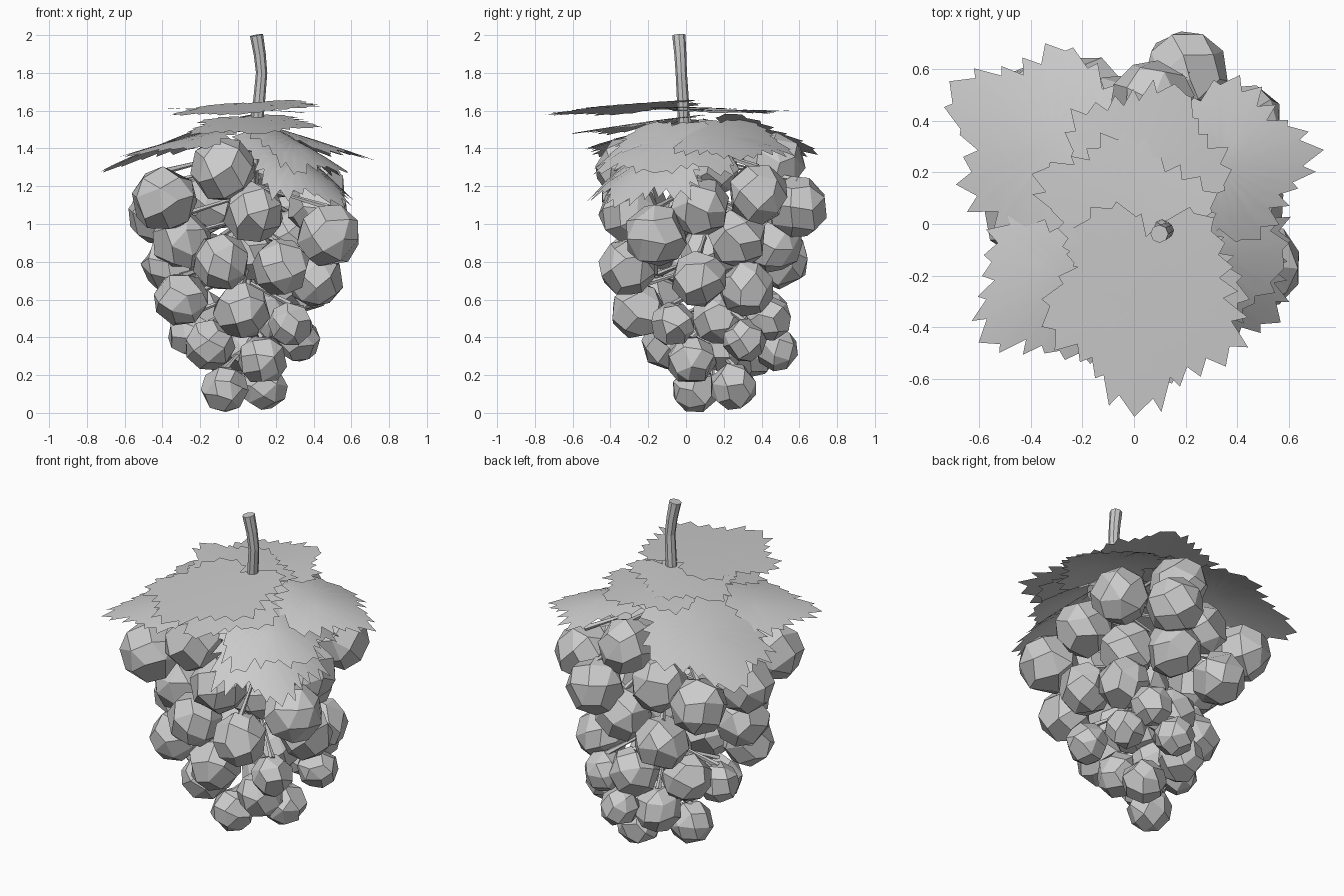
import bpy, bmesh, math, random
from mathutils import Vector, Matrix, Euler

random.seed(4)
cube = bpy.data.objects.get("Cube")
if cube:
    bpy.data.objects.remove(cube, do_unlink=True)

grey = bpy.data.materials.new("plain grey")
grey.use_nodes = True
grey.diffuse_color = (0.6, 0.6, 0.6, 1)
grey.node_tree.nodes["Principled BSDF"].inputs["Base Color"].default_value = (0.6, 0.6, 0.6, 1)


def finish(bm, name, smooth=False):
    mesh = bpy.data.meshes.new(name)
    bm.to_mesh(mesh)
    bm.free()
    mesh.materials.append(grey)
    for poly in mesh.polygons:
        poly.use_smooth = smooth
    obj = bpy.data.objects.new(name, mesh)
    bpy.context.collection.objects.link(obj)
    return obj


def tube(bm, points, radii, sides):
    """Capped tube through the points."""
    points = [Vector(p) for p in points]
    rings = []
    for i, p in enumerate(points):
        along = points[min(i + 1, len(points) - 1)] - points[max(i - 1, 0)]
        turn = Vector((0, 0, 1)).rotation_difference(along)
        ring = []
        for k in range(sides):
            a = math.tau * k / sides
            ring.append(bm.verts.new(p + turn @ (radii[i] * Vector((math.cos(a), math.sin(a), 0)))))
        rings.append(ring)
    for low, high in zip(rings, rings[1:]):
        for k in range(sides):
            n = (k + 1) % sides
            bm.faces.new((low[k], low[n], high[n], high[k]))
    bm.faces.new(rings[0][::-1])
    bm.faces.new(rings[-1])


def berry(name, centre, radius):
    """Faceted round fruit: hull of evenly spread points, flat regions merged."""
    bm = bmesh.new()
    count = 25
    for i in range(count):
        h = 1 - (2 * i + 1) / count
        a = i * math.pi * (3 - math.sqrt(5)) + random.uniform(-.15, .15)
        s = math.sqrt(1 - h * h)
        bm.verts.new((s * math.cos(a), s * math.sin(a), h))
    bmesh.ops.convex_hull(bm, input=bm.verts)
    bmesh.ops.dissolve_limit(bm, angle_limit=math.radians(25), verts=bm.verts, edges=bm.edges)
    spin = Euler([random.uniform(0, math.tau) for _ in range(3)]).to_matrix().to_4x4()
    bm.transform(Matrix.Translation(centre) @ Matrix.Scale(radius * 1.06, 4) @ spin)
    bmesh.ops.recalc_face_normals(bm, faces=bm.faces)
    return finish(bm, name)


def leaf(name, cx, cy, heading, length, width, z_base, z_tip, side_drop, tilt=0):
    """Five-lobed toothed leaf sheet that bends down to its tip and sides."""
    bm = bmesh.new()
    turn = Matrix.Rotation(math.radians(heading), 3, 'Z')
    teeth = 25

    def place(r, a):
        u, v = r * math.cos(a), r * math.sin(a)
        t = max(0, (u + 1) / 2)
        z = z_base + (z_tip - z_base) * t ** 1.2 - side_drop * v * v + tilt * v
        p = turn @ Vector((u * length, v * width, 0))
        return bm.verts.new((cx + p.x, cy + p.y, z))

    steps = teeth * 2
    outer = []
    for k in range(steps):
        a = math.tau * k / steps
        bend = math.remainder(a, math.tau)
        r = .92 + .1 * math.cos(5 * a) - .14 * max(0, abs(bend) - 2.7) / .44
        if k % 2:
            r -= random.uniform(.05, .17)
            a += math.copysign(.06, bend)
        else:
            r += random.uniform(-.04, .06)
        outer.append((r, a))
    loops = [[place(f * r, a) for r, a in outer] for f in (.35, .7)]
    loops.append([place(r, a) for r, a in outer])
    middle = place(0, 0)
    for k in range(steps):
        n = (k + 1) % steps
        bm.faces.new((middle, loops[0][k], loops[0][n]))
        for low, high in zip(loops, loops[1:]):
            bm.faces.new((low[k], high[k], high[n], low[n]))
    return finish(bm, name, True)


# Berries in tiers, from the shoulders of the bunch to its tip
tiers = {
    "shoulder": [(-.08, -.31, 1.29), (.07, .47, 1.32), (.25, .12, 1.3), (-.39, -.28, 1.13),
                 (.08, -.3, 1.06), (.42, .07, 1.09), (.42, .38, 1.16), (.2, .59, 1.09),
                 (-.11, .42, 1.12), (-.42, .03, 1.05), (-.4, .45, 1.07)],
    "upper": [(.48, -.16, .94), (-.3, -.13, .91), (.1, .46, .9), (.27, .27, .92),
              (-.09, -.29, .8), (.23, -.31, .77), (-.19, .5, .81), (-.36, -.03, .79),
              (.05, .12, .85)],
    "middle": [(.41, .07, .71), (.34, .32, .66), (-.3, -.17, .6), (.02, -.25, .54),
               (.28, -.07, .47), (.24, .44, .5), (.07, .4, .53), (-.2, .28, .52),
               (-.26, .06, .42), (.12, .17, .5)],
    "lower": [(-.15, -.1, .36), (.13, .03, .28), (.32, .31, .385), (.11, .48, .335),
              (-.05, .34, .31), (-.07, .05, .125), (.14, .25, .14), (.03, .19, .33)],
}
large = {(-.08, -.31, 1.29), (-.39, -.28, 1.13), (.02, -.25, .54), (.48, -.16, .94)}
small = {(.24, .44, .5), (-.26, .06, .42), (.32, .31, .385), (.11, .48, .335),
         (.28, -.07, .47), (.03, .19, .33)}


def axis(z):
    """Point on the central stalk at a height."""
    f = (1.6 - z) / 1.6
    return Vector((.1 - .08 * f, -.01 + .3 * min(f, .5), z))


stalks = bmesh.new()
for tier, centres in tiers.items():
    for number, c in enumerate(centres, 1):
        radius = .115 + .042 * min(c[2], 1)
        if c in small:
            radius *= .85
        elif c in large:
            radius *= 1.06
        berry(f"{tier}_berry_{number}", c, radius)
        top = Vector(c) + Vector((0, 0, radius * .9))
        root = axis(min(top.z + .12, 1.42))
        bow = top.lerp(root, .4)
        tube(stalks, [root, bow, top], [.011, .011, .017], 5)
finish(stalks, "berry_stalks")

# Central stalk inside the bunch
core = bmesh.new()
tube(core, [axis(z) for z in (.2, .6, 1, 1.3, 1.6)], [.012, .018, .022, .028, .03], 6)
finish(core, "central_stalk")

# Main stem rising above the leaves
stem = bmesh.new()
tube(stem, [(.1, -.01, 1.5), (.11, -.015, 1.63), (.125, -.025, 1.8), (.115, -.03, 1.9), (.098, -.038, 2)],
     [.03, .032, .03, .032, .035], 8)
finish(stem, "main_stem")

# Leaves: centre x, y, heading, half length, half width, base and tip height, side drop, tilt
leaf("top_leaf", -.03, .06, 160, .37, .29, 1.62, 1.61, .01)
leaf("front_leaf", .04, -.3, -95, .43, .41, 1.65, 1.58, .01, .025)
leaf("lower_front_leaf", .08, -.24, -80, .37, .37, 1.58, 1.48, .03, .02)
leaf("back_leaf", .04, .22, 70, .35, .34, 1.61, 1.6, .02)
leaf("back_right_leaf", -.31, .3, 148, .46, .39, 1.59, 1.28, .05, -.04)
leaf("front_right_leaf", -.27, -.2, 218, .4, .33, 1.53, 1.36, .05, .02)
leaf("back_left_leaf", .33, .23, 8, .39, .33, 1.57, 1.34, .07)
leaf("left_leaf", .31, -.1, -15, .28, .4, 1.57, 1.27, .14)
leaf("drooping_leaf", .31, -.18, -38, .32, .34, 1.53, 1.09, .13)
